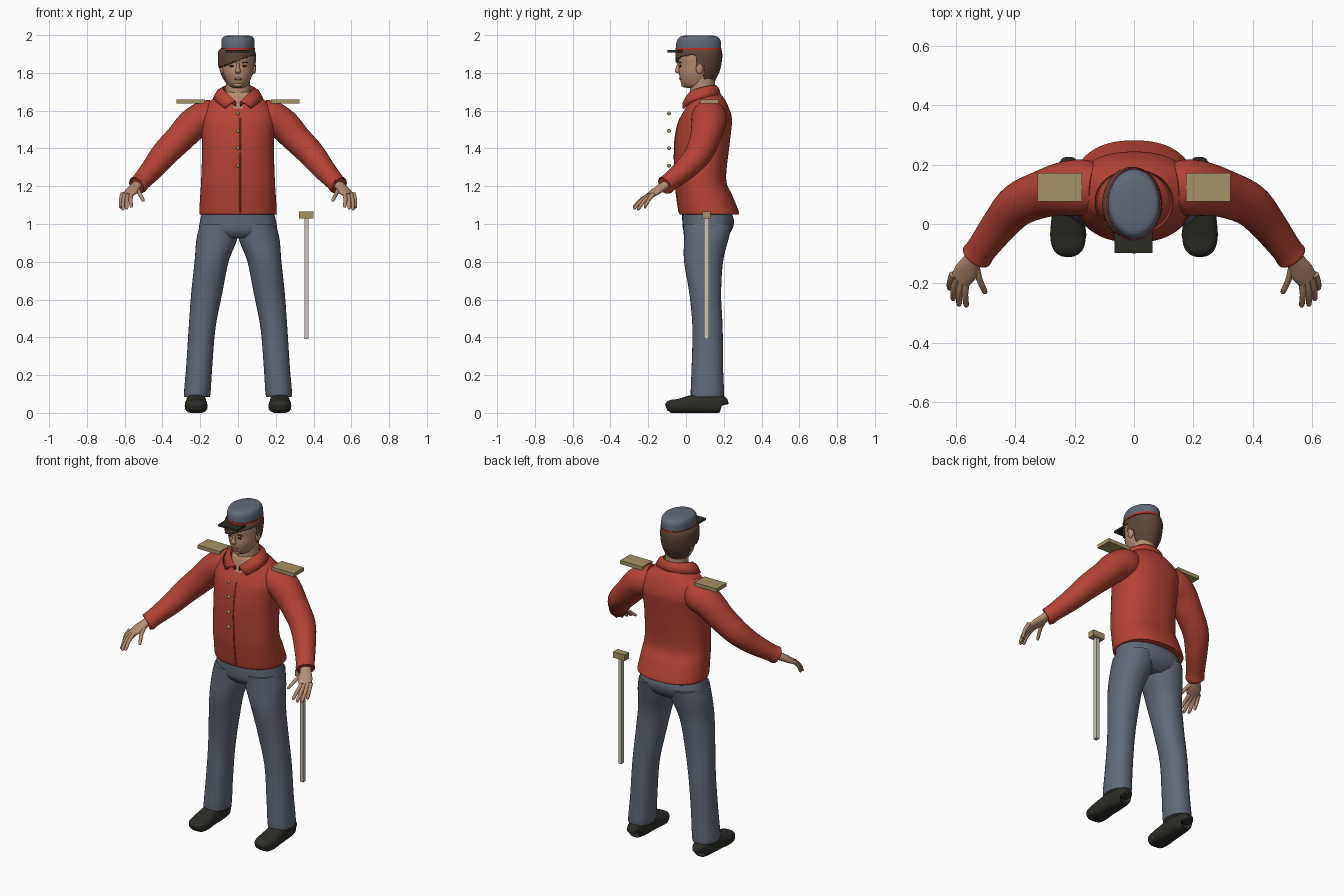
import bpy, bmesh
from math import sin, cos, pi, copysign
from mathutils import Vector

cube = bpy.data.objects.get("Cube")
if cube:
    bpy.data.objects.remove(cube)


def material(name, *rgb):
    m = bpy.data.materials.new(name)
    m.use_nodes = True
    m.diffuse_color = (*rgb, 1)
    m.node_tree.nodes["Principled BSDF"].inputs["Base Color"].default_value = (*rgb, 1)
    return m


RED = material("coat red", .46, .056, .034)
BLUE = material("trouser blue grey", .12, .143, .187)
SKIN = material("skin", .47, .26, .165)
HAIR = material("hair brown", .11, .06, .042)
BRASS = material("brass", .38, .285, .13)
STEEL = material("blade steel", .6, .55, .47)
LEATHER = material("black leather", .026, .026, .019)
BAND = material("band red", .5, .03, .02)
LIP = material("lip", .38, .17, .12)


def finish(name, bm, mats, smooth=True):
    bmesh.ops.recalc_face_normals(bm, faces=bm.faces)
    me = bpy.data.meshes.new(name)
    bm.to_mesh(me)
    bm.free()
    for m in mats:
        me.materials.append(m)
    if smooth:
        for p in me.polygons:
            p.use_smooth = True
        me.set_sharp_from_angle(angle=0.8)
    ob = bpy.data.objects.new(name, me)
    bpy.context.collection.objects.link(ob)
    return ob


def spline(keys, steps):
    """Smooth interpolation between key sections."""
    pts = [Vector(k) for k in keys]
    pts = [pts[0]] + pts + [pts[-1]]
    out = []
    for a, b, c, d in zip(pts, pts[1:], pts[2:], pts[3:]):
        for i in range(steps):
            t = i / steps
            out.append(b + (c - a) * (t / 2) + (a * 2 - b * 5 + c * 4 - d) * (t * t / 2)
                       + (b * 3 - a - c * 3 + d) * (t ** 3 / 2))
    return out + [pts[-1]]


def loft(name, keys, mats, follow=False, power=2.0, n=32, steps=5, side=1, rule=None, keep=None):
    """Skin sections (x, y, z, half width, half depth); follow turns them across the path."""
    secs = spline(keys, steps)
    bm = bmesh.new()
    rings = []
    for i, s in enumerate(secs):
        ex, ey = Vector((1, 0, 0)), Vector((0, 1, 0))
        if follow:
            lo, hi = secs[max(i - 1, 0)], secs[min(i + 1, len(secs) - 1)]
            t = Vector((hi - lo)[:3]).normalized()
            ex = t.cross(Vector((0, 0, 1))).normalized()
            ey = ex.cross(t)
        ring = []
        for j in range(n):
            c, d = cos(2 * pi * j / n), sin(2 * pi * j / n)
            p = Vector(s[:3]) + ex * copysign(abs(c) ** (2 / power), c) * s[3] \
                + ey * copysign(abs(d) ** (2 / power), d) * s[4]
            ring.append(bm.verts.new((p.x * side, p.y, max(p.z, 0))))
        rings.append(ring)
    for a, b in zip(rings, rings[1:]):
        for j in range(n):
            k = (j + 1) % n
            bm.faces.new((a[j], a[k], b[k], b[j]))
    bm.faces.new(rings[0])
    bm.faces.new(rings[-1])
    if keep:
        gone = [f for f in bm.faces if not keep(f.calc_center_median())]
        bmesh.ops.delete(bm, geom=gone, context='FACES')
    if rule:
        for f in bm.faces:
            f.material_index = rule(f.calc_center_median())
    return finish(name, bm, mats)


def upright(rows, x=0):
    """Rows of height, front y, back y, half width."""
    return [(x, (f + b) / 2, z, a, (b - f) / 2) for z, f, b, a in rows]


def box(name, centre, size, mat):
    bm = bmesh.new()
    bmesh.ops.create_cube(bm, size=1)
    bmesh.ops.scale(bm, vec=size, verts=bm.verts)
    bmesh.ops.translate(bm, vec=centre, verts=bm.verts)
    return finish(name, bm, [mat], False)


def ball(name, centre, radii, mat):
    bm = bmesh.new()
    bmesh.ops.create_uvsphere(bm, u_segments=16, v_segments=10, radius=1)
    bmesh.ops.scale(bm, vec=radii, verts=bm.verts)
    bmesh.ops.translate(bm, vec=centre, verts=bm.verts)
    return finish(name, bm, [mat])


# Jacket body, with the open neck coloured as skin
coat = [(1.05, -.028, .27, .193), (1.06, -.037, .281, .205), (1.15, -.05, .246, .2),
        (1.235, -.058, .213, .195), (1.4, -.062, .228, .19), (1.5, -.05, .24, .195),
        (1.56, -.032, .243, .2), (1.62, 0, .225, .18), (1.66, .01, .205, .135),
        (1.69, .02, .18, .095), (1.7, .03, .165, .075)]
loft("jacket", upright(coat), [RED, SKIN], power=2.3, n=64, steps=6,
     rule=lambda c: int(c.z > 1.6 and c.y < .1 and abs(c.x) < (c.z - 1.6) * .6 + .004))
loft("jacket_front_edge", [(.012, f + .001, z, .004, .004) for z, f, b, a in coat[1:7]],
     [RED], follow=True, n=8)

# Folded collar
bm = bmesh.new()
rows = []
for i in range(49):
    u = (i / 24 - 1) * .95
    w = abs(u) ** 3
    row = []
    for turn, rx, ry, z, drop in ((1, .078, .082, 1.7, .09), (1, .085, .086, 1.73, .1),
                                  (.93, .108, .096, 1.715, .09), (.86, .128, .106, 1.68, .08)):
        p = u * pi * turn
        row.append(bm.verts.new((rx * sin(p), .075 + ry * cos(p), z - drop * w)))
    rows.append(row)
for a, b in zip(rows, rows[1:]):
    for k in range(3):
        bm.faces.new((a[k], a[k + 1], b[k + 1], b[k]))
collar = finish("collar", bm, [RED])
mod = collar.modifiers.new("thickness", 'SOLIDIFY')
mod.thickness, mod.offset = .01, 0

# Trouser seat
loft("trouser_seat", [(0, .1, 1.1, .18, .12), (0, .117, 1.02, .2, .137), (0, .113, .96, .203, .125),
                      (0, .108, .925, .14, .09)], [BLUE], power=2.2, n=40)

# Paired parts
FINGERS = {"index": ((.565, -.19, 1.155), (.565, -.28, 1.09)),
           "middle": ((.58, -.185, 1.155), (.59, -.277, 1.08)),
           "ring": ((.597, -.18, 1.155), (.61, -.257, 1.075)),
           "little": ((.61, -.17, 1.16), (.622, -.22, 1.085)),
           "thumb": ((.535, -.13, 1.19), (.5, -.235, 1.122))}
for side, tag in ((1, "left"), (-1, "right")):
    loft(tag + "_sleeve", [(.13, .12, 1.575, .085, .085), (.18, .123, 1.56, .095, .09),
                           (.24, .118, 1.525, .09, .085), (.31, .1, 1.452, .08, .077),
                           (.39, .065, 1.37, .073, .07), (.45, 0, 1.295, .062, .06),
                           (.51, -.08, 1.228, .052, .049), (.53, -.108, 1.206, .053, .05),
                           (.533, -.112, 1.203, .044, .042)], [RED], follow=True, side=side)
    loft(tag + "_palm", [(.52, -.09, 1.22, .03, .024), (.545, -.125, 1.195, .032, .022),
                         (.565, -.16, 1.172, .04, .019), (.587, -.19, 1.152, .034, .013)],
         [SKIN], follow=True, n=20, side=side)
    for finger, (a, b) in FINGERS.items():
        a, b = Vector(a), Vector(b)
        bend = a.lerp(b, .5) + Vector((.004, -.002, .007))
        tip = b.lerp(a, .08)
        loft(f"{tag}_{finger}_finger", [(*a, .013, .013), (*bend, .0105, .0105),
                                        (*tip, .009, .008), (*b, .003, .003)],
             [SKIN], follow=True, n=10, steps=3, side=side)
    loft(tag + "_trouser_leg", [(.1, .115, 1.0, .1, .13), (.112, .107, .92, .108, .118),
                                (.14, .093, .8, .09, .103), (.166, .102, .63, .082, .084),
                                (.19, .114, .45, .071, .08), (.205, .113, .25, .069, .083),
                                (.216, .113, .1, .07, .088), (.216, .113, .085, .06, .078)],
         [BLUE], power=2.15, side=side)
    loft(tag + "_shoe", [(.22, .197, .04, .022, .022), (.22, .185, .048, .042, .046),
                         (.22, .1, .052, .05, .056), (.222, .03, .046, .055, .048),
                         (.222, -.04, .036, .06, .038), (.222, -.085, .034, .05, .033),
                         (.222, -.105, .028, .025, .016)], [LEATHER], follow=True, power=2.7, side=side)
    ball(tag + "_foot_edge", (.222 * side, -.035, .02), (.062, .045, .008), SKIN)
    box(tag + "_epaulet", (.25 * side, .123, 1.648), (.15, .096, .022), BRASS)
    ball(tag + "_ear", (.084 * side, .072, 1.825), (.012, .02, .032), SKIN)
    ball(tag + "_eye", (.033 * side, -.03, 1.836), (.012, .006, .005), LEATHER)
    ball(tag + "_brow", (.034 * side, -.031, 1.855), (.019, .007, .004), HAIR)

# Buttons down the front
for i in range(4):
    ball(f"button_{i + 1}", (0, -.09, 1.585 - i * .092), (.01, .01, .01), BRASS)

# Neck, head and face
loft("neck", [(0, .09, 1.6, .068, .066), (0, .088, 1.68, .066, .066), (0, .088, 1.78, .064, .064)], [SKIN])
loft("head", upright([(1.72, .005, .1, .028), (1.733, -.018, .13, .048), (1.76, -.03, .14, .064),
                      (1.8, -.037, .15, .078), (1.84, -.037, .168, .084), (1.88, -.042, .176, .087),
                      (1.92, -.038, .176, .082), (1.95, -.01, .15, .06)]), [SKIN])
loft("nose", [(0, -.034, 1.86, .006, .008), (0, -.041, 1.828, .009, .013),
              (0, -.045, 1.808, .015, .014), (0, -.038, 1.796, .009, .008)], [SKIN], n=14)
ball("mouth", (0, -.029, 1.768), (.022, .007, .006), LIP)
ball("chin", (0, -.008, 1.738), (.026, .018, .015), SKIN)


def has_hair(c):
    fringe = c.z > 1.83 + (c.x + .1) * .35
    return c.z < 1.932 and (c.y > .095 or (c.y > .05 and c.z > 1.835) or fringe)


# Hair with a side-swept fringe
hair = loft("hair", upright([(1.748, .01, .15, .06), (1.78, -.03, .165, .082), (1.82, -.05, .182, .096),
                             (1.88, -.056, .192, .101), (1.915, -.053, .19, .097),
                             (1.935, -.045, .18, .08)], x=-.006),
            [HAIR], n=64, steps=8, keep=has_hair)
mod = hair.modifiers.new("thickness", 'SOLIDIFY')
mod.thickness, mod.offset = .018, -1

# Cap, band and visor
loft("cap", upright([(1.912, -.05, .183, .086), (1.93, -.053, .186, .088), (1.965, -.05, .184, .088),
                     (1.984, -.04, .175, .083), (1.994, -.025, .16, .072), (1.999, .01, .125, .042)]),
     [BLUE], n=40)
loft("cap_band", upright([(1.922, -.056, .189, .091), (1.933, -.056, .189, .091)]), [BAND], n=40, steps=1)
box("visor", (-.002, -.055, 1.914), (.128, .084, .012), LEATHER)

# Sword hanging at the left side
box("sword_blade", (.362, .108, .715), (.021, .025, .65), STEEL)
box("sword_hilt", (.362, .108, 1.048), (.078, .043, .036), BRASS)
